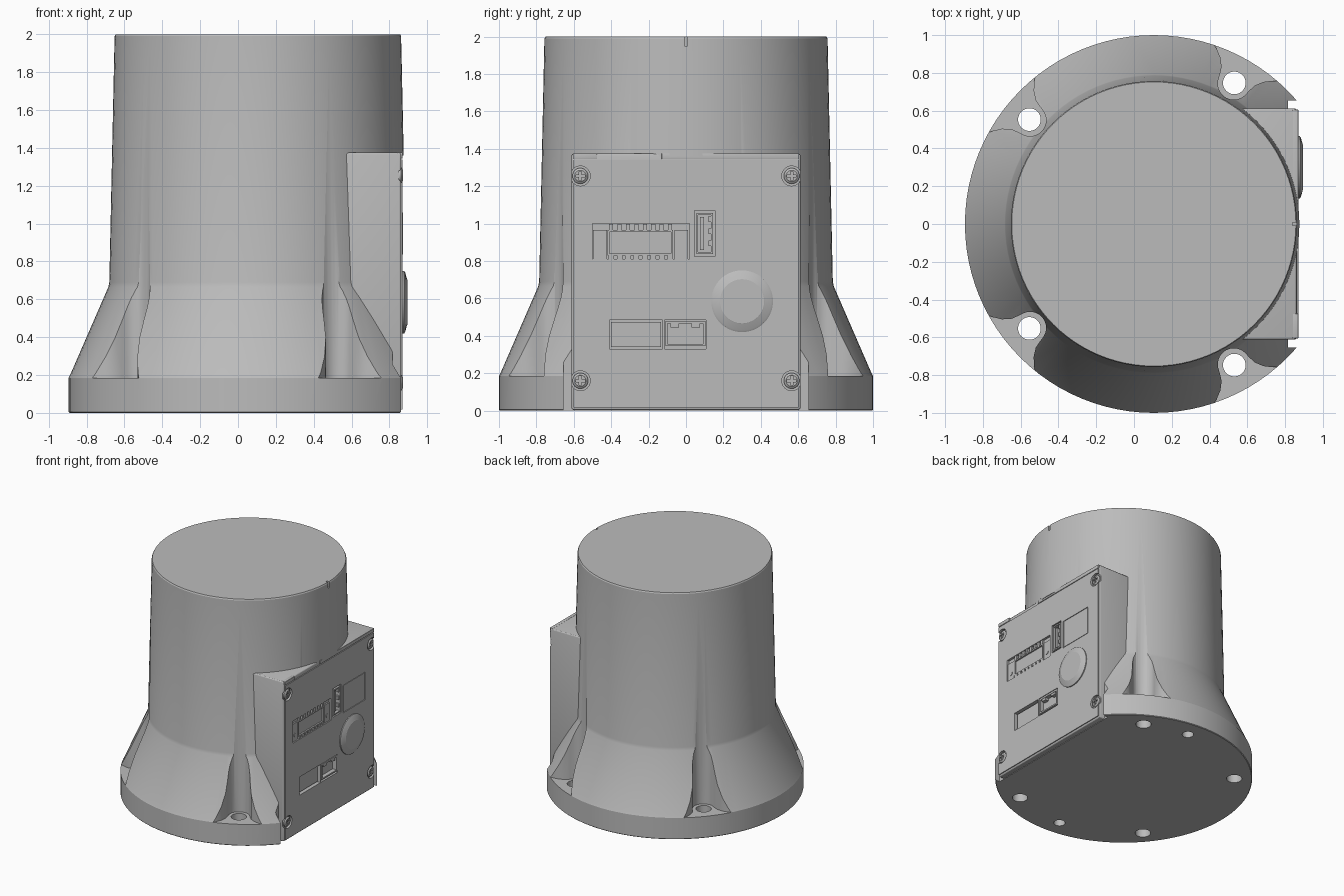
import bpy, bmesh, math
from mathutils import Matrix, Vector

if "Cube" in bpy.data.objects:
    bpy.data.objects.remove(bpy.data.objects["Cube"])

AXIS = Vector((0.105, 0, 0))
grey = bpy.data.materials.new("cast grey")
grey.use_nodes = True
COLOUR = (0.5, 0.5, 0.5, 1)
grey.diffuse_color = COLOUR
grey.node_tree.nodes["Principled BSDF"].inputs["Base Color"].default_value = COLOUR


def finish(bm, name):
    bmesh.ops.recalc_face_normals(bm, faces=bm.faces)
    mesh = bpy.data.meshes.new(name)
    bm.to_mesh(mesh)
    bm.free()
    mesh.materials.append(grey)
    ob = bpy.data.objects.new(name, mesh)
    bpy.context.collection.objects.link(ob)
    return ob


def box(name, x, y, z, bevel=0):
    bm = bmesh.new()
    bmesh.ops.create_cube(bm, size=1)
    for v in bm.verts:
        v.co = [(a + b) / 2 + c * (b - a) for (a, b), c in zip((x, y, z), v.co)]
    if bevel:
        bmesh.ops.bevel(bm, geom=bm.edges[:], offset=bevel, segments=3,
                        profile=0.5, affect='EDGES')
    return finish(bm, name)


def lathe(name, profile, centre, along_x=False, segments=96):
    """Spin (radius, height) points about z, or about x for panel fittings."""
    bm = bmesh.new()
    rings = [[bm.verts.new((r * math.cos(2 * math.pi * i / segments),
                            r * math.sin(2 * math.pi * i / segments), h))
              for i in range(segments)] for r, h in profile]
    for a, b in zip(rings, rings[1:]):
        for i in range(segments):
            j = (i + 1) % segments
            bm.faces.new((a[i], a[j], b[j], b[i]))
    bm.faces.new(rings[0])
    bm.faces.new(rings[-1])
    turn = Matrix.Rotation(math.pi / 2, 4, 'Y') if along_x else Matrix()
    bm.transform(Matrix.Translation(centre) @ turn)
    return finish(bm, name)


def prism(name, outline, z0, z1, matrix):
    bm = bmesh.new()
    face = bm.faces.new([bm.verts.new((u, v, z0)) for u, v in outline])
    top = bmesh.ops.extrude_face_region(bm, geom=[face])["geom"]
    for v in top:
        if isinstance(v, bmesh.types.BMVert):
            v.co.z = z1
    bm.transform(matrix)
    return finish(bm, name)


def cut(targets, cutters):
    for target in targets:
        bpy.context.view_layer.objects.active = target
        for c in cutters:
            mod = target.modifiers.new("cut", 'BOOLEAN')
            mod.operation, mod.solver, mod.object = 'DIFFERENCE', 'EXACT', c
            bpy.ops.object.modifier_apply(modifier=mod.name)
    for c in cutters:
        bpy.data.objects.remove(c)


# Round body with flared foot and flange
body = lathe("body", [(0.995, 0), (1, 0.005), (1, 0.185), (0.99, 0.205), (0.79, 0.665),
                      (0.785, 0.69), (0.757, 1.99), (0.752, 2)], AXIS)

# Flared pockets and bolt holes in the foot
cutters = []
side = [(0.855 - 0.085 * math.cos(a), 0.085 * math.sin(a))
        for a in [math.radians(15 * k) for k in range(0, 6)]]
side += [(0.86, 0.088), (0.90, 0.10), (0.94, 0.13), (0.97, 0.17), (1.0, 0.225), (1.06, 0.31)]
outline = side + [(u, -v) for u, v in reversed(side[1:])]
for angle in (60.3, 140, -140, -60.3):
    m = Matrix.Translation(AXIS) @ Matrix.Rotation(math.radians(angle), 4, 'Z')
    cutters.append(prism("pocket_cutter", outline, 0.185, 1.6, m))
    cutters.append(lathe("hole_cutter", [(0.06, -0.1), (0.06, 0.4)],
                         m @ Vector((0.86, 0, 0)), segments=32))
# Blind dowel holes underneath
for angle in (86, -94):
    m = Matrix.Translation(AXIS) @ Matrix.Rotation(math.radians(angle), 4, 'Z')
    cutters.append(lathe("dowel_cutter", [(0.045, -0.1), (0.045, 0.12)],
                         m @ Vector((0.85, 0, 0)), segments=32))
# Flat for the housing, and the alignment notch at the rim
cutters.append(box("flat_cutter", (0.815, 1.3), (-0.655, 0.655), (-0.1, 1.36)))
cutters.append(box("notch_cutter", (0.84, 1), (-0.009, 0.009), (1.95, 2.1)))
cut([body], cutters)

# Connector housing and its cover plate
housing = box("housing", (0.3, 0.862), (-0.612, 0.612), (0.004, 1.375), 0.012)
plate = box("cover_plate", (0.85, 0.87), (-0.602, 0.602), (0.018, 1.34))
for n, (a, b) in enumerate([(-0.605, -0.475), (-0.13, 0.605)]):
    box(f"top_lip_{n + 1}", (0.84, 0.87), (a, b), (1.345, 1.376), 0.003)


def recess(y, z, depth):
    return box("recess_cutter", (0.87 - depth, 1), y, z)


screws = [(y, z) for y in (-0.565, 0.565) for z in (0.16, 1.255)]
cutters = [recess((-0.5, 0.02), (0.81, 1.0), 0.02),
           recess((0.045, 0.155), (0.825, 1.07), 0.045),
           recess((0.18, 0.48), (0.81, 1.05), 0.006),
           recess((-0.41, -0.125), (0.33, 0.485), 0.04),
           recess((-0.115, 0.108), (0.33, 0.485), 0.045)]
for y, z in screws:
    cutters.append(lathe("screw_cutter", [(0.053, -0.02), (0.053, 0.1)],
                         (0.87, y, z), True, 32))
cut([housing, plate], cutters)

# Cross-head cover screws
for n, (y, z) in enumerate(screws):
    screw = lathe(f"cover_screw_{n + 1}", [(0.042, -0.025), (0.042, -0.008), (0.03, 0.001)],
                  (0.87, y, z), True, 32)
    cut([screw], [box("slot", (0.86, 1), (y - a, y + a), (z - b, z + b))
                  for a, b in ((0.024, 0.006), (0.006, 0.024))])

# Wide terminal connector: frame, toothed edges and end screws
terminal = box("terminal_block", (0.84, 0.866), (-0.42, -0.07), (0.83, 0.965))
cut([terminal], [box("socket_cutter", (0.853, 1), (-0.41, -0.08), (0.84, 0.955))])
for k in range(8):
    y = -0.4 + k * 0.045
    box(f"terminal_tooth_top_{k + 1}", (0.845, 0.867), (y - 0.011, y + 0.011), (0.965, 0.998))
    box(f"terminal_tooth_low_{k + 1}", (0.845, 0.867), (y - 0.015, y + 0.015), (0.812, 0.83))
for n, y in enumerate((-0.46, -0.025)):
    box(f"terminal_ear_{n + 1}", (0.84, 0.862), (y - 0.037, y + 0.037), (0.812, 0.965))
    lathe(f"terminal_screw_{n + 1}", [(0.016, -0.01), (0.016, 0.004)], (0.862, y, 0.865), True, 20)

# Slim port with shell and tongue
shell = box("port_shell", (0.83, 0.872), (0.055, 0.145), (0.837, 1.058))
cut([shell], [box("port_cutter", (0.835, 1), (0.065, 0.135), (0.848, 1.047))])
box("port_tongue", (0.83, 0.862), (0.075, 0.097), (0.86, 1.035))
for k in range(3):
    z = 0.88 + 0.065 * k
    box(f"port_spring_{k + 1}", (0.83, 0.867), (0.12, 0.136), (z, z + 0.03))

# Label plate
box("label_plate", (0.86, 0.868), (0.188, 0.472), (0.818, 1.042))

# Lower sockets
box("blank_socket", (0.82, 0.85), (-0.4, -0.135), (0.34, 0.475))
frame = box("power_socket", (0.825, 0.87), (-0.11, 0.103), (0.345, 0.48))
cut([frame], [box("power_cutter", (0.835, 1), (-0.098, 0.091), (0.357, 0.465))])
for n, y in enumerate((-0.06, 0.052)):
    box(f"power_key_{n + 1}", (0.83, 0.867), (y - 0.022, y + 0.022), (0.445, 0.465))

# Round push button
lathe("button", [(0.165, -0.02), (0.165, 0.008), (0.155, 0.014), (0.122, 0.023), (0.118, 0.025)],
      (0.87, 0.3, 0.585), True, 64)

# Smooth round parts, keep edges crisp
bpy.ops.object.select_all(action='DESELECT')
for ob in bpy.context.scene.objects:
    if ob.type == 'MESH':
        ob.select_set(True)
bpy.context.view_layer.objects.active = body
bpy.ops.object.shade_smooth_by_angle(angle=math.radians(25))
